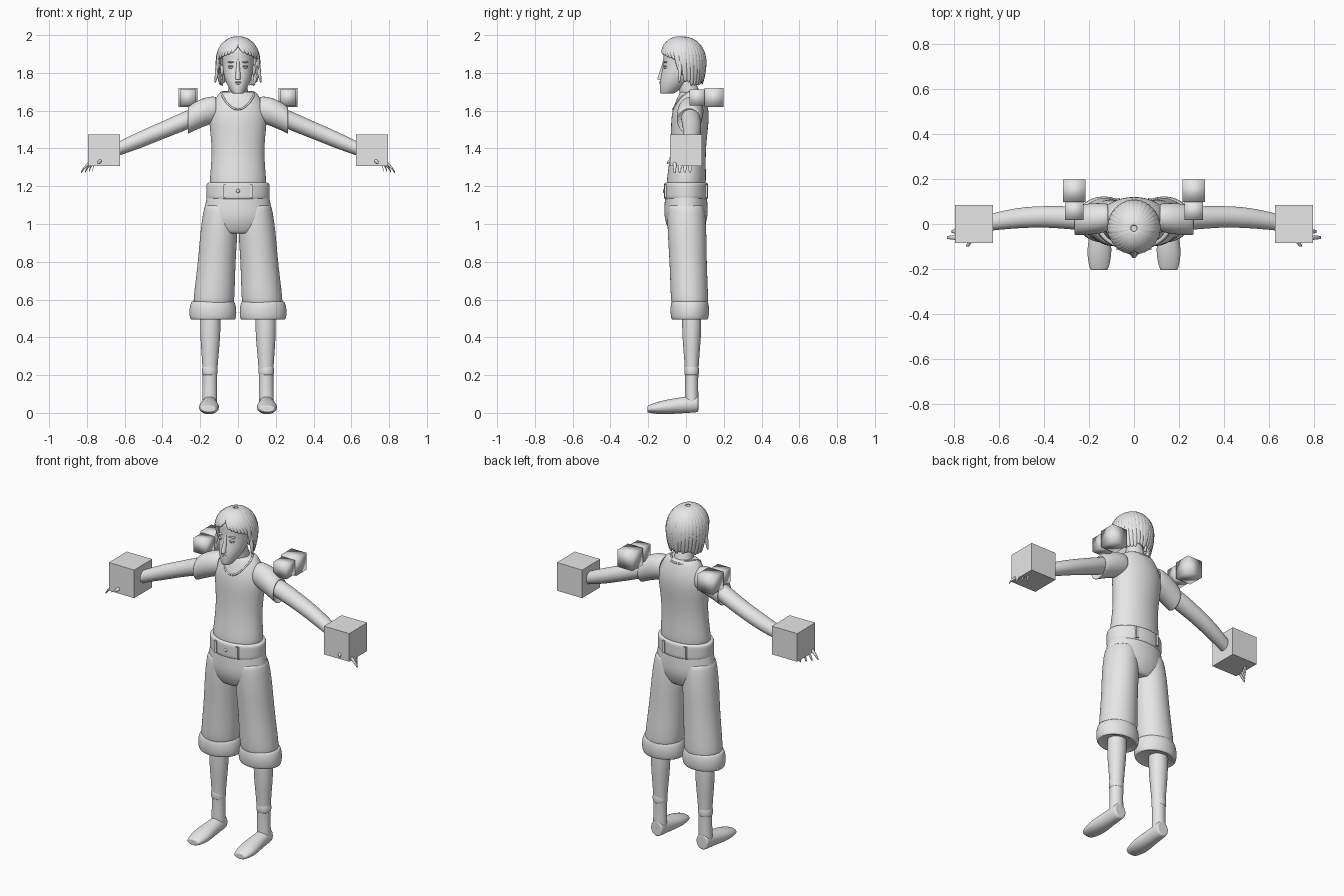
import bpy, bmesh, math, random
from mathutils import Vector, Matrix
from mathutils.bvhtree import BVHTree

random.seed(4)
if "Cube" in bpy.data.objects:
    bpy.data.objects.remove(bpy.data.objects["Cube"])

grey = bpy.data.materials.new("plain grey")
grey.use_nodes = True
grey.diffuse_color = (0.8, 0.8, 0.8, 1)
grey.node_tree.nodes["Principled BSDF"].inputs["Base Color"].default_value = grey.diffuse_color

X, Y, Z = Vector((1, 0, 0)), Vector((0, 1, 0)), Vector((0, 0, 1))


def finish(name, bm, mirror=False, subdivide=0, smooth=True):
    """Turn the bmesh into a shaded object, optionally mirrored and subdivided."""
    bmesh.ops.recalc_face_normals(bm, faces=bm.faces)
    for face in bm.faces:
        face.smooth = smooth
    mesh = bpy.data.meshes.new(name)
    bm.to_mesh(mesh)
    bm.free()
    mesh.materials.append(grey)
    obj = bpy.data.objects.new(name, mesh)
    bpy.context.collection.objects.link(obj)
    if mirror:
        obj.modifiers.new("Mirror", "MIRROR").use_mirror_merge = False
    if subdivide:
        sub = obj.modifiers.new("Subdivision", "SUBSURF")
        sub.levels = sub.render_levels = subdivide
    return obj


def skin(bm, sections, sides):
    """Bridge elliptical sections given as (centre, half axis, half axis)."""
    loops = []
    for centre, u, v in sections:
        angles = [math.tau * i / sides for i in range(sides)]
        loops.append([bm.verts.new(centre + u * math.cos(a) + v * math.sin(a)) for a in angles])
    for low, high in zip(loops, loops[1:]):
        for i in range(sides):
            j = (i + 1) % sides
            bm.faces.new((low[i], low[j], high[j], high[i]))
    bm.faces.new(loops[0])
    bm.faces.new(loops[-1])


def limb(name, start, end, widths, depth=(1, 1), bow=Vector(), u=X, v=Y, recess=0):
    """Loft evenly spaced rings from start to end; depth is the v/u ratio at each end."""
    start, end = Vector(start), Vector(end)
    last = len(widths) - 1
    sections = []
    for i, width in enumerate(widths):
        t = i / last
        centre = start.lerp(end, t) + bow * math.sin(math.pi * t)
        ratio = depth[0] + (depth[1] - depth[0]) * t
        sections.append((centre, u * width, v * width * ratio))
    # Closing rings keep the ends full; a recess hollows them like cloth openings
    inward = (end - start) * recess
    caps = [(c + shift, a * 0.85, b * 0.85)
            for (c, a, b), shift in ((sections[0], inward), (sections[-1], -inward))]
    bm = bmesh.new()
    skin(bm, [caps[0], *sections, caps[1]], 20)
    return finish(name, bm, start.x > 0, 2)


def strand(bm, points, widths, centre, flat, sides=8):
    """Sweep a flattened section along points, facing away from centre."""
    sections = []
    for i, point in enumerate(points):
        tangent = points[min(i + 1, len(points) - 1)] - points[max(i - 1, 0)]
        side = tangent.cross(point - centre).normalized()
        out = side.cross(tangent).normalized()
        sections.append((point, side * widths[i], out * widths[i] * flat))
    skin(bm, sections, sides)


def block(name, centre, size, smooth=False):
    bm = bmesh.new()
    bmesh.ops.create_cube(bm, matrix=Matrix.LocRotScale(Vector(centre), None, Vector(size)))
    return finish(name, bm, centre[0] > 0, 0, smooth)


def blob(name, centre, radii):
    bm = bmesh.new()
    bmesh.ops.create_uvsphere(bm, u_segments=16, v_segments=10, radius=1,
                              matrix=Matrix.LocRotScale(Vector(centre), None, Vector(radii)))
    return finish(name, bm, centre[0] > 0)


# Shirt
shirt = limb("shirt_body", start=(0, 0, 1.2), end=(0, 0.03, 1.7),
             widths=[0.155, 0.145, 0.14, 0.15, 0.16, 0.1], depth=(0.7, 0.63))
limb("sleeves", start=(0.1, 0.03, 1.61), end=(0.28, 0.015, 1.54),
     widths=[0.06, 0.07, 0.07, 0.065], depth=(1.1, 1.1), bow=Z * 0.015, u=Y, v=Z, recess=0.2)

# Neckline laid on the shirt surface
surface = BVHTree.FromObject(shirt, bpy.context.evaluated_depsgraph_get())
neckline = []
for i in range(33):
    angle = math.tau * i / 32
    dip = max(0, math.cos(angle)) ** 1.5
    guess = Vector((0.08 * math.sin(angle), -0.08 * math.cos(angle), 1.68 - 0.07 * dip))
    neckline.append(surface.find_nearest(guess)[0])
bm = bmesh.new()
strand(bm, neckline, [0.005] * len(neckline), Vector((0, 0, 1.5)), flat=1)
finish("neckline", bm)

# Trousers
limb("trouser_hips", start=(0, 0, 1.22), end=(0, 0, 0.95),
     widths=[0.16, 0.165, 0.18, 0.185, 0.14], depth=(0.7, 0.6))
limb("trouser_legs", start=(0.09, 0, 1.1), end=(0.13, 0.02, 0.57),
     widths=[0.09, 0.1, 0.1, 0.105, 0.112], depth=(1.1, 0.9))
limb("trouser_cuffs", start=(0.133, 0.02, 0.6), end=(0.133, 0.02, 0.485),
     widths=[0.112, 0.125, 0.127, 0.12], depth=(0.85, 0.8), recess=0.2)
limb("waistband", start=(0, 0, 1.22), end=(0, 0, 1.13), widths=[0.17] * 4, depth=(0.7, 0.7))
for label, y in (("front", -0.115), ("back", 0.115)):
    block(label + "_belt_loops", centre=(0.07, y * 0.93, 1.175), size=(0.016, 0.016, 0.07))
blob("waist_button", centre=(0, -0.117, 1.175), radii=(0.01, 0.006, 0.01))

# Legs and feet
limb("lower_legs", start=(0.145, 0.03, 0.6), end=(0.15, 0.03, 0.04),
     widths=[0.05, 0.056, 0.052, 0.041, 0.037, 0.042], depth=(0.95, 0.9))
limb("sock_cuffs", start=(0.15, 0.03, 0.25), end=(0.15, 0.03, 0.2),
     widths=[0.038, 0.043, 0.04], depth=(0.95, 0.95))
limb("feet", start=(0.15, 0.065, 0.05), end=(0.155, -0.205, 0.02),
     widths=[0.04, 0.043, 0.05, 0.057, 0.04], depth=(1.2, 0.45), u=X, v=Z)

# Arms and the blocks round the hands
limb("arms", start=(0.2, 0.02, 1.58), end=(0.76, -0.02, 1.345),
     widths=[0.05, 0.052, 0.048, 0.047, 0.043, 0.034, 0.04], bow=Y * 0.03, u=Y, v=Z)
block("hand_blocks", centre=(0.71, 0, 1.39), size=(0.168, 0.17, 0.168))

# Fingers and thumbs
for i, finger in enumerate(("index", "middle", "ring", "little")):
    y = 0.027 * i - 0.06
    limb(finger + "_fingers", start=(0.74, y, 1.35), end=(0.83 - 0.02 * i, y, 1.275),
         widths=[0.011, 0.011, 0.01, 0.006], bow=(X + Z) * 0.008, u=Y, v=Z)
limb("thumbs", start=(0.71, -0.05, 1.35), end=(0.74, -0.1, 1.325),
     widths=[0.012, 0.012, 0.007], u=X, v=Z)

# Blocks behind the shoulders
block("small_shoulder_blocks", centre=(0.265, 0.06, 1.67), size=(0.084, 0.084, 0.084), smooth=True)
block("large_shoulder_blocks", centre=(0.265, 0.148, 1.67), size=(0.1, 0.1, 0.1), smooth=True)

# Neck and head
limb("neck", start=(0, 0.035, 1.64), end=(0, -0.01, 1.8), widths=[0.065, 0.053, 0.05, 0.05])
limb("head", start=(0, -0.1, 1.69), end=(0, -0.02, 1.98),
     widths=[0.03, 0.06, 0.077, 0.082, 0.086, 0.086, 0.045], depth=(1.25, 1.25), bow=Y * 0.04)

# Face
limb("nose", start=(0, -0.13, 1.765), end=(0, -0.113, 1.87),
     widths=[0.016, 0.013, 0.009, 0.008], depth=(1.5, 1))
blob("eyes", centre=(0.033, -0.106, 1.83), radii=(0.018, 0.012, 0.009))
blob("eyelids", centre=(0.033, -0.108, 1.835), radii=(0.02, 0.012, 0.005))
blob("eyebrows", centre=(0.035, -0.108, 1.857), radii=(0.022, 0.012, 0.004))
blob("upper_lip", centre=(0, -0.13, 1.75), radii=(0.022, 0.012, 0.005))
blob("lower_lip", centre=(0, -0.128, 1.742), radii=(0.018, 0.012, 0.006))
blob("chin", centre=(0, -0.115, 1.717), radii=(0.022, 0.019, 0.016))
blob("ears", centre=(0.083, -0.01, 1.815), radii=(0.011, 0.018, 0.03))

# Hair locks swept out from the parting, short over the brow and long behind
bm = bmesh.new()
crown, count, steps = Vector((0, -0.02, 1.86)), 36, 10
for k in range(count):
    turn = math.tau * (k + 0.5) / count - math.pi
    spread, sign = abs(turn), math.copysign(1, turn)
    if spread < 1.15:
        end, sweep = 1.2 + 0.3 * spread, 0.4
    elif spread < 1.6:
        end, sweep = random.uniform(1.9, 2.3), 0.25
    else:
        end, sweep = random.uniform(2.4, 2.6), 0.1
    path, widths = [], []
    for i in range(steps):
        s = i / (steps - 1)
        tilt = 0.1 + (end - 0.1) * s
        around = turn + sign * sweep * (s * s - 0.3)
        below = max(0, tilt - math.pi / 2)
        reach = math.sin(min(tilt, math.pi / 2)) - 0.15 * below ** 2
        height = -below if below else math.cos(tilt)
        path.append(crown + Vector((0.11 * reach * math.sin(around),
                                    -0.12 * reach * math.cos(around), 0.13 * height)))
        widths.append(0.005 + 0.015 * math.sin(math.pi * (0.1 + 0.8 * s)))
    strand(bm, path, widths, crown - Z * 0.05, flat=0.55)
finish("hair_locks", bm, subdivide=1)

# Loose locks by the cheeks
limb("side_locks", start=(0.1, -0.03, 1.88), end=(0.12, -0.035, 1.75),
     widths=[0.012, 0.013, 0.01, 0.004])
